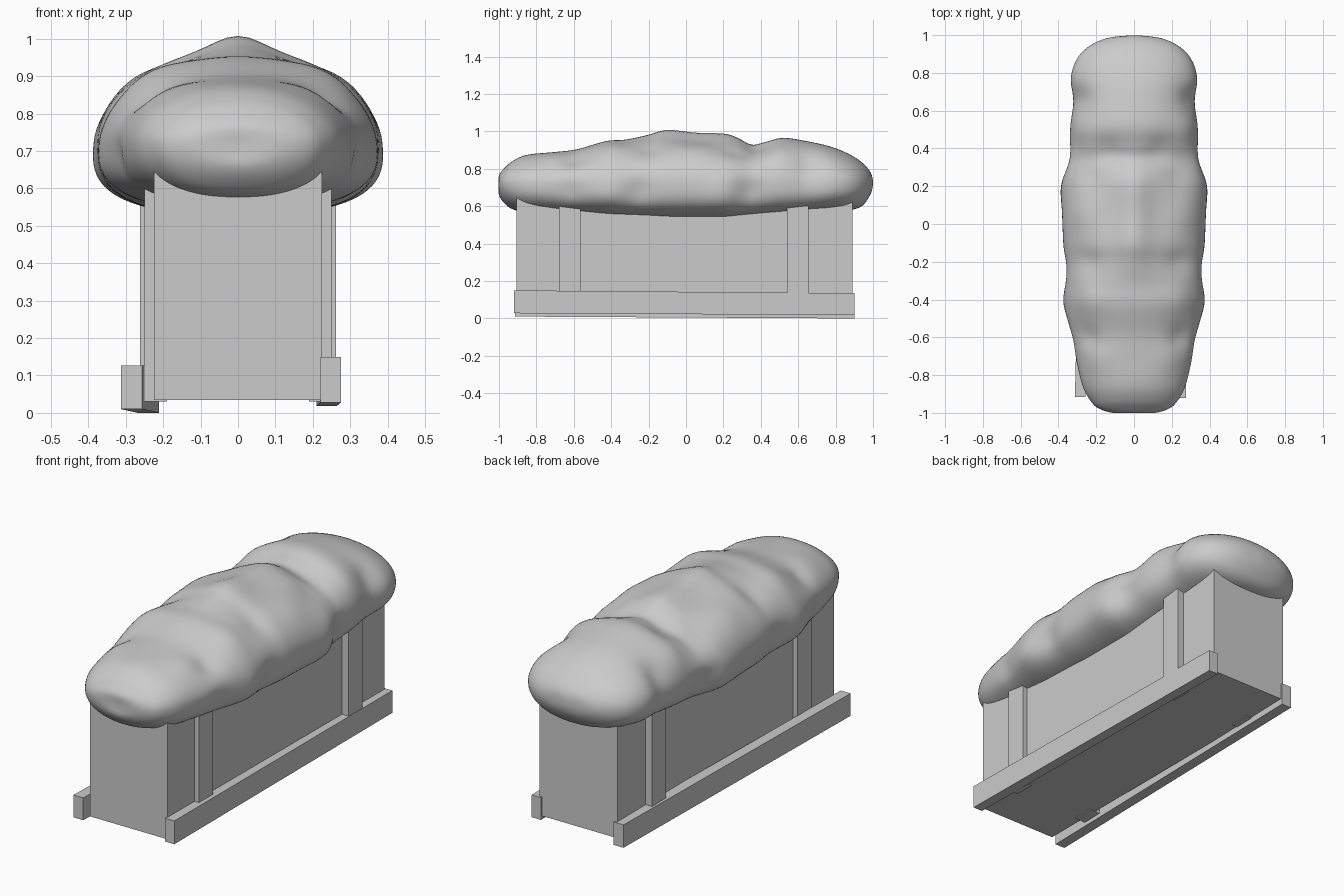
import bpy, bmesh, math
from mathutils import Vector


def hull(name, pts, faces):
    me = bpy.data.meshes.new(name)
    me.from_pydata(pts, [], faces)
    ob = bpy.data.objects.new(name, me)
    bpy.context.collection.objects.link(ob)
    bm = bmesh.new()
    bm.from_mesh(me)
    bmesh.ops.recalc_face_normals(bm, faces=bm.faces)
    bm.to_mesh(me)
    bm.free()
    return ob


def beam(name, y0, y1, front, back):
    """Box between two end rectangles (x0, x1, z0, z1), so it may sit askew."""
    pts = []
    for y, (x0, x1, z0, z1) in ((y0, front), (y1, back)):
        pts += [(x0, y, z0), (x1, y, z0), (x1, y, z1), (x0, y, z1)]
    faces = [(0, 1, 2, 3), (4, 5, 6, 7)]
    faces += [(i, (i + 1) % 4, (i + 1) % 4 + 4, i + 4) for i in range(4)]
    return hull(name, pts, faces)


# Box body
body = (-0.225, 0.225, 0.035, 0.68)
beam("box_body", -0.905, 0.89, body, body)

# Upright posts on both sides
for y0, y1, top in ((-0.68, -0.565, 0.64), (0.54, 0.655, 0.66)):
    for side, s in (("left", -1), ("right", 1)):
        xa, xb = sorted((s * 0.19, s * (0.262 if y0 > 0 else 0.25)))
        sec = (xa, xb, 0.03, top)
        beam(side + "_post", y0, y1, sec, sec)

# Slightly crooked bottom rails
beam("left_rail", -0.915, 0.90, (-0.313, -0.256, 0.010, 0.127), (-0.268, -0.211, 0.0, 0.12))
beam("right_rail", -0.92, 0.90, (0.220, 0.275, 0.028, 0.150), (0.210, 0.264, 0.018, 0.135))

# Rounded lumpy mound: stations of y, half width, top, bottom
STATIONS = [
    (-1.0, 0.0, 0.72, 0.70), (-1.0, 0.11, 0.765, 0.66), (-0.975, 0.19, 0.80, 0.62),
    (-0.93, 0.235, 0.84, 0.585), (-0.85, 0.275, 0.875, 0.568), (-0.7, 0.31, 0.89, 0.56),
    (-0.58, 0.335, 0.905, 0.555), (-0.43, 0.363, 0.948, 0.545), (-0.32, 0.367, 0.957, 0.54),
    (-0.2, 0.367, 0.983, 0.535), (-0.1, 0.375, 1.01, 0.53), (0.05, 0.38, 0.995, 0.53),
    (0.2, 0.38, 0.99, 0.53), (0.27, 0.372, 0.97, 0.535), (0.35, 0.355, 0.93, 0.54),
    (0.42, 0.343, 0.943, 0.545), (0.52, 0.337, 0.966, 0.552), (0.65, 0.323, 0.947, 0.56),
    (0.77, 0.335, 0.92, 0.57), (0.87, 0.305, 0.88, 0.578), (0.94, 0.24, 0.835, 0.60),
    (0.985, 0.14, 0.785, 0.66), (1.0, 0.0, 0.74, 0.71)]
# Lumps and dents, mirrored over x: x, y, z, radius, height
LUMPS = [(0.35, -0.25, 0.68, 0.07, -0.02), (0.34, 0.33, 0.68, 0.08, -0.025),
         (0.35, 0.18, 0.66, 0.09, 0.012), (0.23, 0.25, 0.88, 0.08, -0.02),
         (0.25, 0.05, 0.87, 0.09, 0.015), (0.22, -0.2, 0.87, 0.07, -0.02),
         (0.22, -0.4, 0.89, 0.09, 0.015), (0.24, 0.5, 0.84, 0.08, 0.012),
         (0.26, 0.66, 0.80, 0.07, -0.02), (0.24, -0.6, 0.84, 0.06, -0.018),
         (0.18, -0.72, 0.86, 0.08, 0.012), (0.35, -0.42, 0.67, 0.08, 0.012),
         (0.33, -0.62, 0.68, 0.06, -0.012), (0.14, 0.40, 0.91, 0.07, -0.015)]


def smooth(i, t):
    n = len(STATIONS) - 1
    a, b, c, d = (STATIONS[min(max(i + k, 0), n)] for k in (-1, 0, 1, 2))
    return [0.5 * (2 * q + (r - p) * t + (2 * p - 5 * q + 4 * r - s) * t * t
                   + (3 * q - p - 3 * r + s) * t ** 3) for p, q, r, s in zip(a, b, c, d)]


def mound_point(st, ang):
    y, w, top, bot = st
    w = max(w, 0.001)
    mid = min(max(0.72, bot + 0.005), top - 0.005)
    c, s = math.cos(ang), math.sin(ang)
    x = w * c
    if s >= 0:
        ridge = math.exp(-((y - 0.05) / 0.3) ** 4)
        f = s * (1 - 0.14 * ridge) + 0.14 * ridge * math.exp(-(x / 0.085) ** 2)
        z = mid + (top - mid) * f
    else:
        n = 2 + 0.9 * max(0.0, 1 - y ** 4)
        x = w * math.copysign(abs(c) ** (2 / n), c)
        z = mid - (mid - bot) * abs(s) ** (2 / n)
    p = Vector((x, y, z))
    out = Vector((x, 0, (z - 0.72) * 1.3))
    if out.length > 0.02:
        out.normalize()
        for lx, ly, lz, r, h in LUMPS:
            d2 = (abs(x) - lx) ** 2 + (y - ly) ** 2 + (z - lz) ** 2
            p += out * h * math.exp(-d2 / (r * r))
    return p


SEG, SUB = 80, 6
rows = [smooth(i, k / SUB) for i in range(len(STATIONS) - 1) for k in range(SUB)][1:]
pts = [mound_point(st, 2 * math.pi * k / SEG) for st in rows for k in range(SEG)]
faces = [(r * SEG + k, r * SEG + (k + 1) % SEG, (r + 1) * SEG + (k + 1) % SEG, (r + 1) * SEG + k)
         for r in range(len(rows) - 1) for k in range(SEG)]
last = (len(rows) - 1) * SEG
pts += [Vector((0, -1, 0.71)), Vector((0, 1, 0.725))]
for k in range(SEG):
    j = (k + 1) % SEG
    faces += [(k, j, len(pts) - 2), (last + k, last + j, len(pts) - 1)]
mound = hull("mound", pts, faces)
mound.data.polygons.foreach_set("use_smooth", [True] * len(mound.data.polygons))
soften = mound.modifiers.new("soften", "SMOOTH")
soften.factor = 0.5
soften.iterations = 3
